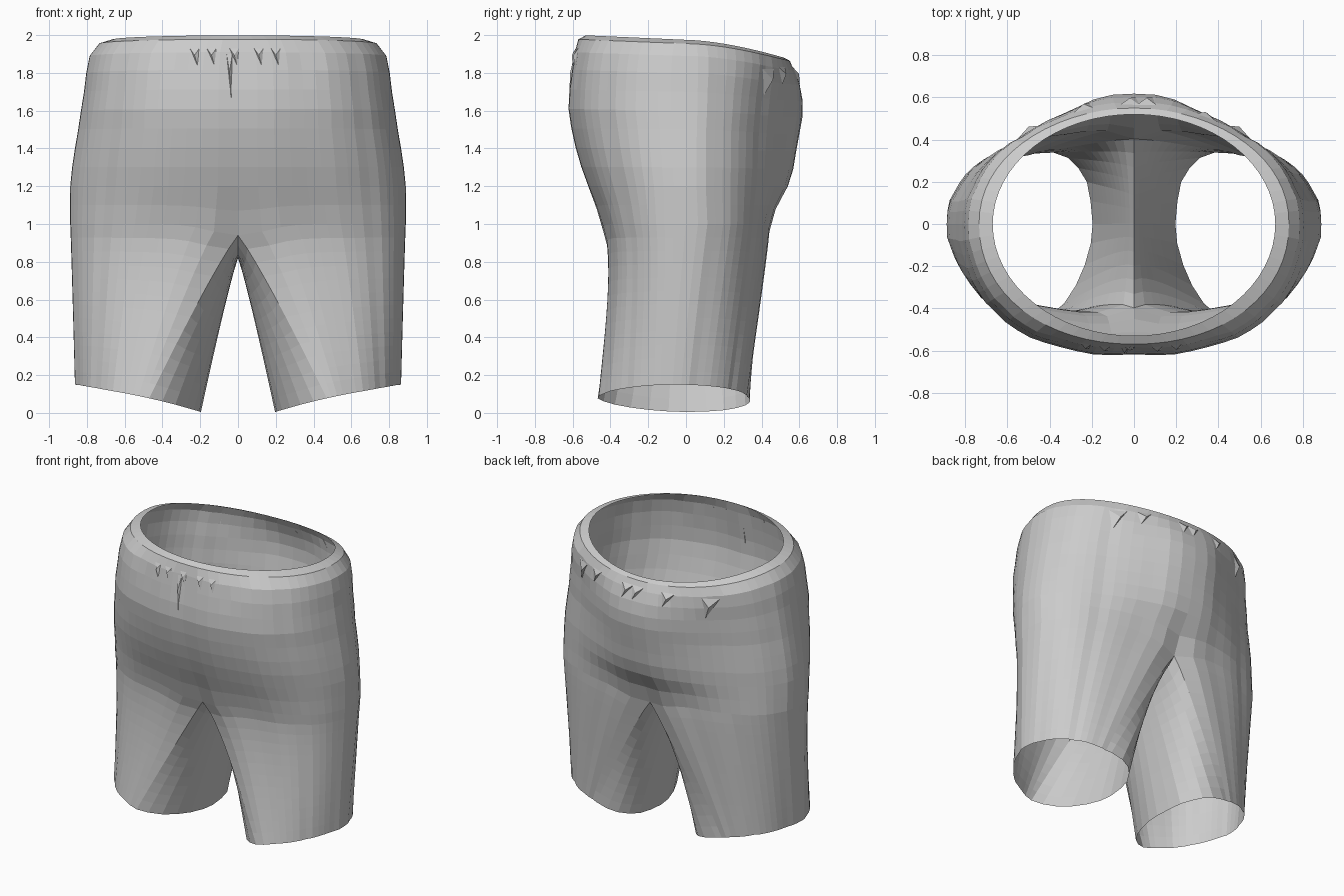
import bpy, bmesh, math, random
from mathutils import Vector
from mathutils.bvhtree import BVHTree

random.seed(4)
if "Cube" in bpy.data.objects:
    bpy.data.objects.remove(bpy.data.objects["Cube"])

cloth = bpy.data.materials.new("grey cloth")
cloth.use_nodes = True
cloth.diffuse_color = (0.6, 0.6, 0.6, 1)
cloth.node_tree.nodes["Principled BSDF"].inputs["Base Color"].default_value = (0.6, 0.6, 0.6, 1)

# Torso levels: height, half width, front depth, back depth, back depth at the sides, roundness
LEVELS = [
    (1.975, .67, .53, .52, .52, 2), (1.955, .735, .57, .55, .53, 2.1),
    (1.89, .782, .6, .59, .52, 2.2), (1.8, .8, .615, .62, .5, 2.25),
    (1.7, .812, .625, .63, .48, 2.25), (1.6, .828, .63, .628, .47, 2.25),
    (1.5, .843, .615, .612, .465, 2.2), (1.4, .86, .592, .595, .465, 2.2),
    (1.3, .875, .562, .58, .465, 2.2), (1.2, .885, .525, .55, .46, 2.2),
    (1.1, .885, .48, .485, .45, 2.3), (1.0, .885, .445, .45, .44, 2.4)]
SIDE = 32       # segments from front centre round to back centre
INNER = 12      # segments along the crotch
LEG_ROWS = 12
folds = [random.uniform(-.005, .005) for _ in range(SIDE + INNER)]


def oval(a, w, d, n):
    """Point on a rounded oval at angle a."""
    c, s = math.cos(a), math.sin(a)
    return (w * math.copysign(abs(c) ** (2 / n), c),
            d * math.copysign(abs(s) ** (2 / n), s))


def torso_ring(z, w, front, back, flank, n):
    ring = []
    for i in range(SIDE + 1):
        a = math.pi * (i / SIDE - .5)
        s = math.sin(a)
        x, y = oval(a, w, front if a < 0 else flank, n)
        if i in (0, SIDE):
            x = 0
        if a > 0:       # fullness in the middle of the back
            y += (back - flank) * math.exp(-(x / .4) ** 2) * min(1, 2 * s)
        drop = (z - 1) ** 2 * (.1 * max(0, s) ** 1.6 - .025 * max(0, -s))
        # the centre dips towards the crotch
        drop += .06 * max(0, 1.2 - z) / .2 * math.exp(-(x / .2) ** 2)
        # centre seam, waist gathers and soft vertical folds
        if z < 1.95:
            seam = (.012 + .035 * max(0, 1.2 - z) / .2) * math.exp(-(x / .07) ** 2)
            gather = .006 * math.cos(55 * x) if z > 1.7 and x < .4 else 0
            y -= math.copysign(seam + gather, s)
            if 0 < i < SIDE:
                x += folds[i] * math.cos(a)
                y += folds[i] * s
        ring.append(Vector((x, y, z - drop)))
    return ring


def hem_point(a):
    front = math.sin(a) < 0
    x, y = oval(a, .33, .4, 1.8 if front else 2.1)
    z = .005 + .145 * (x + .33) / .66
    y += .07 * max(0, -math.cos(a)) - .07
    return Vector((x + .53 - .06 * math.sin(a) ** 2, y, z))


bm = bmesh.new()


def bridge(r1, r2, closed=False):
    n = len(r1)
    for i in range(n if closed else n - 1):
        j = (i + 1) % n
        bm.faces.new((r1[i], r1[j], r2[j], r2[i]))


# Waist and hips, left half
rows = [[bm.verts.new(p) for p in torso_ring(*lv)] for lv in LEVELS]
for r1, r2 in zip(rows, rows[1:]):
    bridge(r1, r2)

# Crotch strip joins back centre to front centre
last = rows[-1]
front, back = last[0].co, last[-1].co
crotch = []
for k in range(1, INNER):
    t = k / INNER
    p = back.lerp(front, t)
    p.z -= .12 * math.sin(math.pi * t) ** .6
    crotch.append(bm.verts.new(p))
loop = last + crotch
start = [v.co.copy() for v in loop]
angles = [math.pi * (i / SIDE - .5) for i in range(SIDE + 1)]
angles += [math.pi * (.5 + k / INNER) for k in range(1, INNER)]

# Leg, from the crotch loop to the open hem
for row in range(1, LEG_ROWS + 1):
    s = row / LEG_ROWS
    ring = []
    for i, (p, a) in enumerate(zip(start, angles)):
        hem = hem_point(a)
        q = p.lerp(hem, s ** .9)
        q.z = p.z + (hem.z - p.z) * s
        bulge = math.sin(math.pi * s ** .6)
        q.y += bulge * (.035 * max(0, -math.sin(a)) + .008 * max(0, math.sin(a)))
        q.x += folds[i] * math.cos(a) * s
        q.y += folds[i] * math.sin(a) * s
        ring.append(bm.verts.new(q))
    bridge(loop, ring, True)
    loop = ring

# Right half by mirroring
both = bm.verts[:] + bm.edges[:] + bm.faces[:]
bmesh.ops.mirror(bm, geom=both, axis='X', merge_dist=.0005)
bmesh.ops.remove_doubles(bm, verts=bm.verts[:], dist=.0005)
bmesh.ops.recalc_face_normals(bm, faces=bm.faces[:])
# Make sure the cloth faces outward
probe = max(bm.faces, key=lambda f: f.calc_center_median().x)
if probe.normal.x < 0:
    bmesh.ops.reverse_faces(bm, faces=bm.faces[:])
tree = BVHTree.FromBMesh(bm)


def finish(name, mesh_bm):
    mesh = bpy.data.meshes.new(name)
    mesh_bm.to_mesh(mesh)
    mesh_bm.free()
    mesh.materials.append(cloth)
    ob = bpy.data.objects.new(name, mesh)
    bpy.context.collection.objects.link(ob)


finish("shorts_body", bm)


def tuck(name, x, side, top, width, height, depth):
    """Small pinched fold of cloth lying on the waistband."""
    def on_cloth(px, pz, out):
        hit = tree.ray_cast(Vector((px, side * 2, pz)), Vector((0, -side, 0)))[0]
        return Vector((px, hit.y + side * out, pz))
    b = bmesh.new()
    tl = b.verts.new(on_cloth(x - width / 2, top, .002))
    tr = b.verts.new(on_cloth(x + width / 2, top, .002))
    low = b.verts.new(on_cloth(x + width * .3, top - height, .002))
    peak = b.verts.new(on_cloth(x, top - height * .4, depth))
    for tri in ((tl, tr, peak), (tr, low, peak), (low, tl, peak)):
        b.faces.new(tri)
    bmesh.ops.recalc_face_normals(b, faces=b.faces[:])
    if sum(f.normal.y for f in b.faces) * side < 0:
        bmesh.ops.reverse_faces(b, faces=b.faces[:])
    finish(name, b)


# Front gathers and back tucks
for i, x in enumerate((-.23, -.14, -.02, .11, .2)):
    tuck(f"front_gather_{i + 1}", x, -1, 1.93, .05, .09, .014)
tuck("front_centre_fold", -.045, -1, 1.9, .03, .24, .012)
for i, x in enumerate((-.24, -.02, .06, .34)):
    tuck(f"back_tuck_{i + 1}", x, 1, 1.83, .09, .09, .018)
for name, x in (("left_back_pinch", .5), ("right_back_pinch", -.5)):
    tuck(name, x, 1, 1.82, .1, .14, .025)
